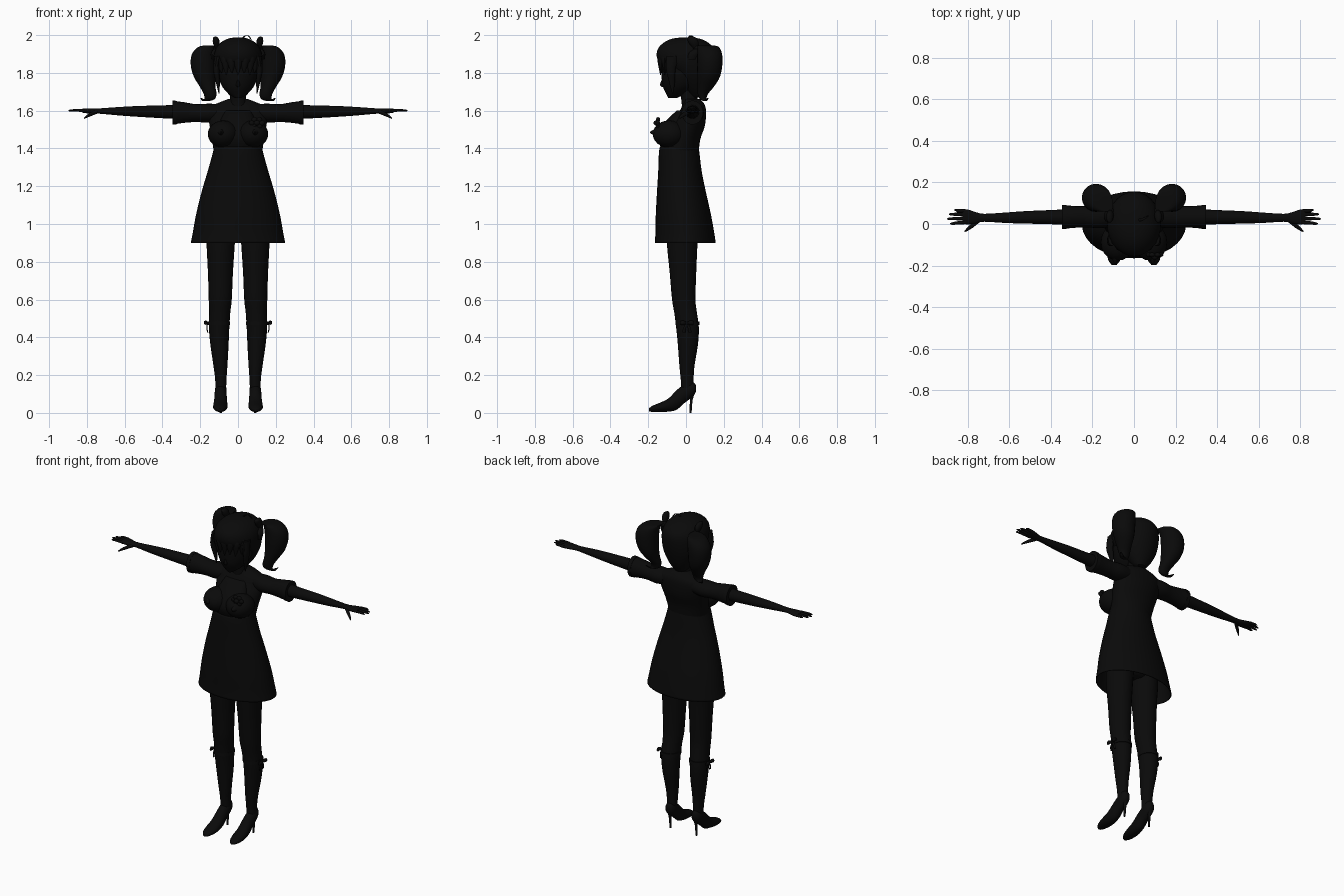
import bpy, bmesh, math
from mathutils import Vector

if "Cube" in bpy.data.objects:
    bpy.data.objects.remove(bpy.data.objects["Cube"], do_unlink=True)

mat = bpy.data.materials.new("near black")
mat.use_nodes = True
mat.diffuse_color = (0.003, 0.003, 0.003, 1)
mat.node_tree.nodes["Principled BSDF"].inputs["Base Color"].default_value = (0.003, 0.003, 0.003, 1)

SIDES = (("left", 1), ("right", -1))


def finish(name, bm, angle=50):
    bmesh.ops.recalc_face_normals(bm, faces=bm.faces)
    me = bpy.data.meshes.new(name)
    bm.to_mesh(me)
    bm.free()
    me.materials.append(mat)
    ob = bpy.data.objects.new(name, me)
    bpy.context.collection.objects.link(ob)
    bpy.ops.object.select_all(action='DESELECT')
    ob.select_set(True)
    bpy.context.view_layer.objects.active = ob
    bpy.ops.object.shade_smooth_by_angle(angle=math.radians(angle))
    return ob


def smooth_rows(rows, steps):
    """Catmull-Rom interpolation between the given cross-sections."""
    out = []
    for i in range(len(rows) - 1):
        p = [rows[max(0, i - 1)], rows[i], rows[i + 1], rows[min(len(rows) - 1, i + 2)]]
        for k in range(steps):
            t = k / steps
            out.append([0.5 * (2 * b + (c - a) * t + (2 * a - 5 * b + 4 * c - d) * t * t
                               + (3 * b - a - 3 * c + d) * t ** 3) for a, b, c, d in zip(*p)])
    return out + [list(rows[-1])]


def loft(name, rows, axis="z", mirror=1, seg=20, steps=3, caps=True, angle=50):
    """Elliptical sections (x, y, z, r1, r2), lying across the given axis."""
    u, v = {"z": ((1, 0, 0), (0, 1, 0)), "x": ((0, 1, 0), (0, 0, 1)),
            "y": ((1, 0, 0), (0, 0, 1))}[axis]
    u, v = Vector(u), Vector(v)
    bm = bmesh.new()
    rings = []
    for x, y, z, a, b in smooth_rows(rows, steps):
        ring = []
        for i in range(seg):
            t = math.tau * i / seg
            p = Vector((x, y, z)) + u * max(a, .001) * math.cos(t) + v * max(b, .001) * math.sin(t)
            p.x *= mirror
            ring.append(bm.verts.new(p))
        rings.append(ring)
    for r, q in zip(rings, rings[1:]):
        for i in range(seg):
            j = (i + 1) % seg
            bm.faces.new((r[i], r[j], q[j], q[i]))
    if caps:
        bm.faces.new(rings[0])
        bm.faces.new(rings[-1])
    return finish(name, bm, angle)


def ball(name, centre, scale, seg=16):
    bm = bmesh.new()
    bmesh.ops.create_uvsphere(bm, u_segments=seg, v_segments=seg // 2 + 2, radius=1)
    for v in bm.verts:
        v.co = Vector(centre) + Vector([a * b for a, b in zip(v.co, scale)])
    return finish(name, bm)


# Head, face and hair
loft("neck", [(0, .03, 1.6, .06, .05), (0, .02, 1.65, .044, .044), (0, .01, 1.72, .045, .045)])
loft("face", [(0, -.07, 1.668, .018, .025), (0, -.055, 1.69, .05, .05), (0, -.035, 1.73, .085, .088),
              (0, -.025, 1.79, .105, .105), (0, -.02, 1.87, .105, .11)])
loft("nose", [(0, -.12, 1.725, .005, .006), (0, -.122, 1.737, .011, .016), (0, -.118, 1.775, .004, .005)], seg=8)
loft("hair_cap", [(0, .055, 1.67, .035, .03), (0, .05, 1.72, .075, .065), (0, .035, 1.79, .112, .105),
                  (0, .004, 1.86, .13, .15), (0, 0, 1.92, .122, .152), (0, 0, 1.96, .092, .118),
                  (0, 0, 1.982, .05, .07), (0, 0, 1.988, .008, .01)], seg=28)
for i in range(7):
    a = (i - 3) * .29
    x, y = math.sin(a) * .118, -math.cos(a) * .135
    loft(f"fringe_lock_{i + 1}", [(x * .8, y * .92, 1.93, .014, .012), (x, y, 1.88, .023, .016),
                                  (x, y, 1.84, .018, .012), (x * .97, y, 1.80 - .01 * (i % 2), .002, .002)], seg=8)
loft("top_strand", [(.02, .02, 1.975, .006, .008), (.035, .02, 1.994, .006, .006),
                    (.055, .03, 1.996, .005, .005), (.07, .04, 1.975, .002, .002)], seg=8)
for side, s in SIDES:
    loft(f"{side}_side_lock", [(.105, -.07, 1.89, .02, .035), (.115, -.08, 1.82, .016, .026),
                               (.108, -.075, 1.76, .012, .018), (.1, -.07, 1.69, .002, .003)], mirror=s, seg=10)
    loft(f"{side}_pigtail", [(.12, .09, 1.945, .02, .03), (.155, .115, 1.94, .05, .055),
                             (.178, .125, 1.9, .066, .066), (.183, .125, 1.84, .067, .067),
                             (.176, .12, 1.78, .058, .06), (.162, .105, 1.73, .042, .045),
                             (.148, .09, 1.69, .034, .028), (.15, .09, 1.662, .028, .017),
                             (.172, .102, 1.652, .018, .009), (.198, .118, 1.668, .003, .003)], mirror=s)
    # Hair bow: knot with an upright and a lower loop
    ball(f"{side}_hair_bow_knot", (s * .112, .06, 1.93), (.018, .02, .018), 10)
    loft(f"{side}_hair_bow_upper_loop", [(.112, .05, 1.93, .009, .012), (.115, .04, 1.96, .018, .028),
                                         (.118, .03, 1.985, .014, .025), (.12, .03, 1.992, .004, .01)],
         mirror=s, seg=10)
    loft(f"{side}_hair_bow_lower_loop", [(.115, .06, 1.93, .01, .012), (.13, .04, 1.905, .014, .026),
                                         (.132, .03, 1.87, .009, .02)], mirror=s, seg=10)

# Dress body, bust and skirt
loft("bodice", [(0, -.035, 1.38, .128, .102), (0, -.012, 1.45, .138, .088), (0, .01, 1.52, .15, .09),
                (0, .032, 1.58, .158, .074), (0, .04, 1.62, .145, .063), (0, .04, 1.645, .095, .05),
                (0, .03, 1.662, .05, .042)], seg=28)
loft("chest_panel", [(0, -.07, 1.41, .11, .065), (0, -.08, 1.46, .115, .07), (0, -.06, 1.53, .1, .06),
                     (0, -.01, 1.6, .07, .04)])
for side, s in SIDES:
    ball(f"{side}_bust", (s * .078, -.088, 1.476), (.082, .088, .072), 20)
    loft(f"{side}_bust_tip", [(.09, -.16, 1.485, .022, .022), (.09, -.19, 1.485, .004, .004)],
         axis="y", mirror=s, seg=10)
skirt = loft("skirt", [(0, -.036, 1.41, .125, .102), (0, -.036, 1.37, .135, .108), (0, -.032, 1.28, .16, .115),
                       (0, -.025, 1.18, .19, .128), (0, -.014, 1.05, .222, .146), (0, -.006, .95, .24, .156),
                       (0, -.004, .9, .25, .161)], seg=32, caps=False)
mod = skirt.modifiers.new("cloth thickness", 'SOLIDIFY')
mod.thickness = .005
mod.offset = -1

# Chest flower on the model's left
ball("flower_centre", (.1, -.158, 1.535), (.016, .014, .014), 10)
for i in range(6):
    a = math.tau * i / 6
    ball(f"flower_petal_{i + 1}", (.1 + .026 * math.cos(a), -.148, 1.535 + .02 * math.sin(a)),
         (.016, .011, .014), 8)

# Hips under the skirt
loft("hips", [(0, -.02, .96, .05, .06), (0, -.018, 1.0, .145, .088), (0, -.02, 1.1, .155, .095),
              (0, -.03, 1.3, .12, .085)])

for side, s in SIDES:
    # Sleeve with a flared cuff
    loft(f"{side}_sleeve", [(.1, .04, 1.59, .05, .045), (.16, .038, 1.587, .058, .05),
                            (.22, .035, 1.587, .052, .047), (.28, .034, 1.59, .052, .054),
                            (.325, .034, 1.59, .056, .06)], axis="x", mirror=s)
    loft(f"{side}_sleeve_cuff", [(.325, .034, 1.59, .058, .062), (.347, .034, 1.59, .057, .064)],
         axis="x", mirror=s, steps=1)
    # Arm, palm, fingers and thumb
    loft(f"{side}_arm", [(.3, .034, 1.594, .038, .038), (.4, .033, 1.594, .034, .034),
                         (.52, .032, 1.596, .03, .029), (.62, .03, 1.597, .025, .023),
                         (.72, .03, 1.598, .019, .015), (.76, .03, 1.598, .027, .013),
                         (.8, .034, 1.599, .036, .013), (.825, .036, 1.6, .034, .01)],
         axis="x", mirror=s, seg=16)
    for n, y0, y1, tip in (("index", .008, .002, .885), ("middle", .027, .025, .898),
                           ("ring", .046, .047, .89), ("little", .062, .067, .865)):
        loft(f"{side}_{n}_finger", [(.81, y0, 1.6, .009, .009), (.85, (y0 + y1) / 2, 1.602, .008, .007),
                                    (tip - .01, y1, 1.601, .006, .005), (tip, y1, 1.6, .002, .002)],
             axis="x", mirror=s, seg=8)
    loft(f"{side}_thumb", [(.745, .018, 1.595, .012, .011), (.775, -.005, 1.583, .013, .011),
                           (.8, -.024, 1.57, .009, .008), (.814, -.036, 1.56, .003, .003)],
         axis="x", mirror=s, seg=10)
    # Leg
    loft(f"{side}_leg", [(.09, -.015, 1.08, .07, .08), (.092, -.018, .95, .077, .083),
                         (.092, -.02, .88, .074, .08), (.093, -.016, .74, .066, .07),
                         (.094, -.012, .6, .061, .062), (.097, -.002, .53, .056, .06),
                         (.1, .008, .45, .054, .06), (.098, .01, .36, .048, .053),
                         (.093, .005, .25, .037, .04), (.091, .006, .18, .03, .034),
                         (.091, .006, .12, .028, .03)], mirror=s)
    # High heeled shoe
    loft(f"{side}_shoe", [(.095, -.196, .016, .012, .008), (.095, -.175, .022, .028, .017),
                          (.094, -.13, .031, .038, .026), (.093, -.09, .043, .037, .036),
                          (.092, -.05, .068, .034, .052), (.092, -.015, .097, .032, .05),
                          (.091, .02, .118, .031, .045), (.091, .042, .126, .024, .034),
                          (.091, .053, .13, .01, .016)], axis="y", mirror=s)
    loft(f"{side}_stiletto_heel", [(.091, .035, .11, .017, .016), (.091, .028, .07, .009, .008),
                                   (.091, .024, 0, .006, .006)], mirror=s, seg=10)
    # Calf band and bow on the outer side
    loft(f"{side}_calf_band", [(.1, .007, .485, .058, .063), (.1, .008, .465, .058, .064)], mirror=s, steps=1)
    ball(f"{side}_calf_bow_knot", (s * .162, .005, .474), (.01, .009, .009), 8)
    for n, d in (("front", -1), ("back", 1)):
        loft(f"{side}_calf_bow_{n}_loop", [(.162, .005, .474, .004, .005), (.172, .005 + d * .02, .478, .009, .012),
                                           (.17, .005 + d * .036, .476, .007, .009)],
             axis="y", mirror=s, seg=8)
        loft(f"{side}_calf_bow_{n}_tail", [(.162, .005, .474, .003, .005), (.165, .005 + d * .012, .45, .003, .008),
                                           (.16, .005 + d * .016, .425, .003, .008)], mirror=s, seg=8)
